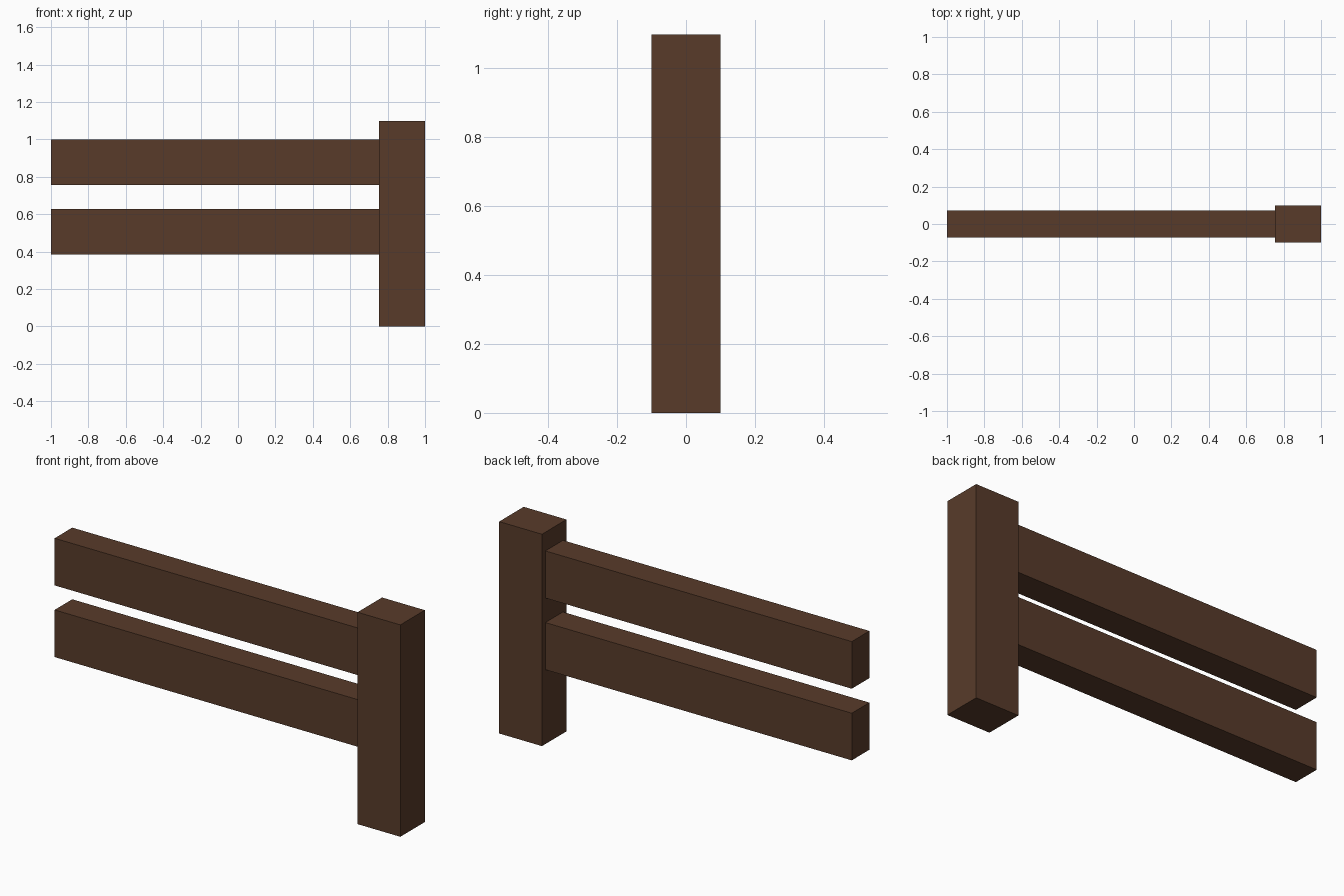
import bpy

if "Cube" in bpy.data.objects:
    bpy.data.objects.remove(bpy.data.objects["Cube"])

wood = bpy.data.materials.new("dark_wood")
wood.diffuse_color = (0.098, 0.044, 0.023, 1)
wood.use_nodes = True
wood.node_tree.nodes["Principled BSDF"].inputs["Base Color"].default_value = wood.diffuse_color


def box(name, x, y, z):
    """Box spanning the given (min, max) ranges."""
    spans = (x, y, z)
    bpy.ops.mesh.primitive_cube_add(size=1, location=[(a + b) / 2 for a, b in spans])
    ob = bpy.context.object
    ob.name = name
    ob.scale = [b - a for a, b in spans]
    bpy.ops.object.transform_apply(location=False, rotation=False, scale=True)
    ob.data.materials.append(wood)
    return ob


# Upright post at the right end
box("post", (0.755, 1.0), (-0.1, 0.1), (0, 1.097))

# Two horizontal rails butting against the post
for name, bottom in (("lower_rail", 0.385), ("upper_rail", 0.756)):
    box(name, (-1.0, 0.755), (-0.072, 0.072), (bottom, bottom + 0.244))
